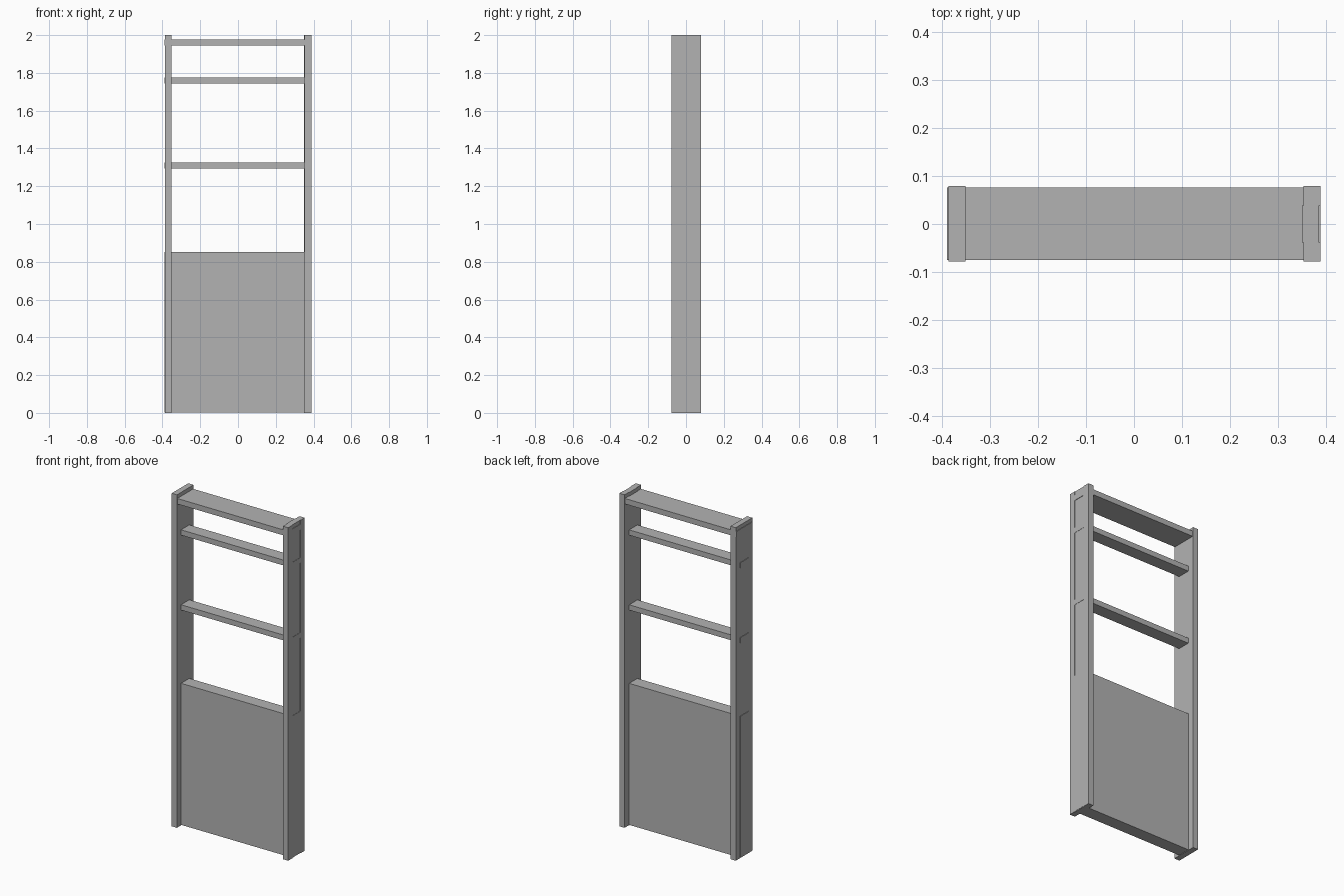
import bpy

cube = bpy.data.objects.get("Cube")
if cube:
    bpy.data.objects.remove(cube, do_unlink=True)

grey = bpy.data.materials.new("mid grey")
grey.use_nodes = True
colour = (0.45, 0.45, 0.45, 1)
grey.diffuse_color = colour
grey.node_tree.nodes["Principled BSDF"].inputs["Base Color"].default_value = colour


def box(name, x, y, z):
    """Flat-faced block between the given (low, high) limits."""
    mid = [(lo + hi) / 2 for lo, hi in (x, y, z)]
    size = [hi - lo for lo, hi in (x, y, z)]
    bpy.ops.mesh.primitive_cube_add(size=1, location=mid)
    ob = bpy.context.object
    ob.name = name
    ob.scale = size
    bpy.ops.object.transform_apply(location=False, rotation=False, scale=True)
    ob.data.materials.append(grey)
    return ob


HEIGHT = (0, 2)
FULL = (-0.078, 0.079)    # post depth
CORE = (-0.039, 0.039)    # panel and rail depth
SPAN = (-0.389, 0.3865)   # tenons run through both posts

# Uprights: a solid one, and one laminated from two cheeks and a set-in core
box("right_post", (-0.386, -0.351), FULL, HEIGHT)
box("left_post_front_cheek", (0.353, 0.388), (FULL[0], CORE[0]), HEIGHT)
box("left_post_back_cheek", (0.353, 0.388), (CORE[1], FULL[1]), HEIGHT)
box("left_post_core", (0.35, 0.385), CORE, HEIGHT)

# Solid lower panel
box("lower_panel", SPAN, CORE, (0.003, 0.853))

# Narrow cross rails
for name, z in (("lower_rail", 1.309), ("upper_rail", 1.759)):
    box(name, SPAN, CORE, (z - 0.016, z + 0.016))

# Wide rail across the top
box("top_rail", (-0.389, 0.388), (-0.075, 0.076), (1.944, 1.977))
